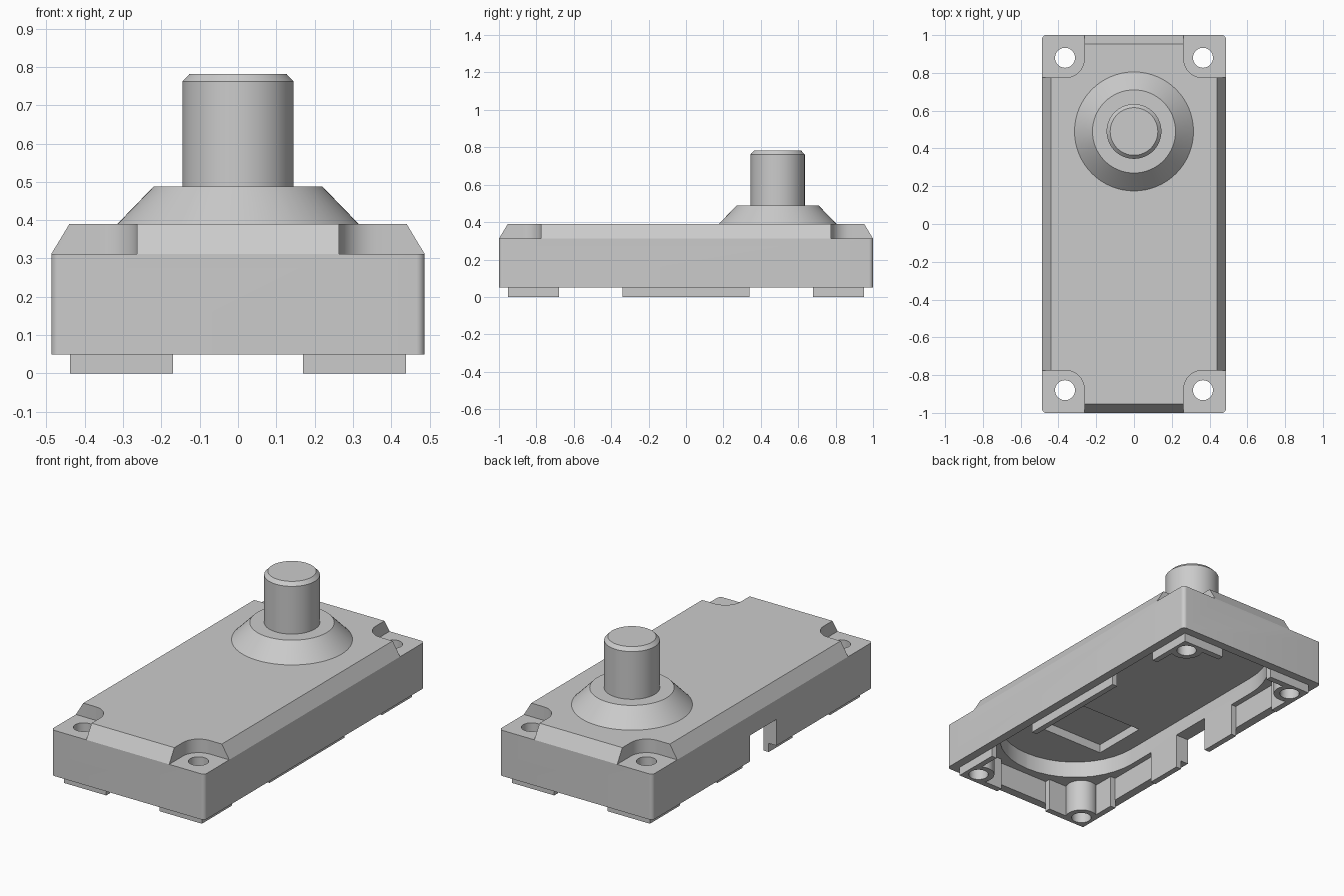
import bpy, bmesh, math

if "Cube" in bpy.data.objects:
    bpy.data.objects.remove(bpy.data.objects["Cube"])

grey = bpy.data.materials.new("plain grey")
grey.diffuse_color = (0.6, 0.6, 0.6, 1)
grey.use_nodes = True
grey.node_tree.nodes["Principled BSDF"].inputs["Base Color"].default_value = grey.diffuse_color


def rounded(x0, x1, y0, y1, radii, seg=10):
    """Rounded rectangle outline; radii run from (x0,y0) counterclockwise."""
    pts = []
    corners = [(x0, y0, 1, 1), (x1, y0, -1, 1), (x1, y1, -1, -1), (x0, y1, 1, -1)]
    for i, (x, y, sx, sy) in enumerate(corners):
        r = radii[i]
        if r == 0:
            pts.append((x, y))
            continue
        for k in range(seg + 1):
            a = math.pi + i * math.pi / 2 + k / seg * math.pi / 2
            pts.append((x + sx * r + r * math.cos(a), y + sy * r + r * math.sin(a)))
    return pts


def loft(name, sections):
    """Closed solid through (outline, z) sections of equal point count."""
    bm = bmesh.new()
    rings = [[bm.verts.new((x, y, z)) for x, y in pts] for pts, z in sections]
    n = len(rings[0])
    for a, b in zip(rings, rings[1:]):
        for i in range(n):
            j = (i + 1) % n
            bm.faces.new((a[i], a[j], b[j], b[i]))
    bm.faces.new(rings[0][::-1])
    bm.faces.new(rings[-1])
    bmesh.ops.recalc_face_normals(bm, faces=bm.faces)
    me = bpy.data.meshes.new(name)
    bm.to_mesh(me)
    bm.free()
    me.materials.append(grey)
    ob = bpy.data.objects.new(name, me)
    bpy.context.collection.objects.link(ob)
    return ob


def block(name, x0, x1, y0, y1, z0, z1, radii=(0, 0, 0, 0)):
    pts = rounded(x0, x1, y0, y1, radii)
    return loft(name, [(pts, z0), (pts, z1)])


def turned(name, cx, cy, profile, seg=48):
    """Round part from (radius, z) pairs."""
    return loft(name, [([(cx + r * math.cos(t * math.tau / seg),
                          cy + r * math.sin(t * math.tau / seg)) for t in range(seg)], z)
                       for r, z in profile])


def combine(target, tools, op):
    for tool in tools:
        m = target.modifiers.new(op.lower(), 'BOOLEAN')
        m.operation, m.solver, m.object = op, 'EXACT', tool
        bpy.context.view_layer.objects.active = target
        bpy.ops.object.modifier_apply(modifier=m.name)
        bpy.data.objects.remove(tool)


def smooth(ob):
    bpy.ops.object.select_all(action='DESELECT')
    ob.select_set(True)
    bpy.context.view_layer.objects.active = ob
    bpy.ops.object.shade_smooth_by_angle(angle=math.radians(25))


W, L = 0.487, 1.0
CORNERS = [(sx, sy) for sx in (-1, 1) for sy in (-1, 1)]
SHELF, CEILING = 0.185, 0.28

# Housing with chamfered top edges
outer = rounded(-W, W, -L, L, [0.022] * 4)
top = rounded(-W + 0.047, W - 0.047, -L + 0.047, L - 0.047, [0.004] * 4)
housing = loft("housing", [(outer, 0.05), (outer, 0.312), (top, 0.39)])

# Corner seats with one rounded inner corner each
cuts = []
for sx, sy in CORNERS:
    xs, ys = sorted((sx * 0.263, sx * 0.6)), sorted((sy * 0.775, sy * 1.1))
    inner = {(1, 1): 0, (-1, 1): 1, (-1, -1): 2, (1, -1): 3}[(sx, sy)]
    radii = [0.1 if i == inner else 0 for i in range(4)]
    cuts.append(block("seat_cut", *xs, *ys, 0.312, 0.5, radii))

# Hollow underside: rectangular recess, round-ended pocket, shallow pad recess
cuts += [block("recess_cut", -0.437, 0.437, -0.95, 0.95, -0.1, SHELF),
         block("pocket_cut", -0.405, 0.405, -0.905, 0.905, 0.1, CEILING, [0.4] * 4),
         block("pad_cut", -0.3, 0.3, -0.645, -0.315, 0.2, 0.33)]
combine(housing, cuts, 'DIFFERENCE')

# Locating lips along the long sides and around the corners
adds = [block("side_lip", *sorted((s * 0.405, s * 0.438)), -0.34, 0.34, 0, SHELF + 0.01)
        for s in (-1, 1)]
for sx, sy in CORNERS:
    adds.append(block("corner_lip_long", *sorted((sx * 0.405, sx * 0.438)),
                      *sorted((sy * 0.68, sy * 0.952)), 0, SHELF + 0.01))
    adds.append(block("corner_lip_short", *sorted((sx * 0.17, sx * 0.4375)),
                      *sorted((sy * 0.918, sy * 0.953)), 0, SHELF + 0.012))
    # Screw posts, trimmed flush with the lips
    post = turned("screw_post", sx * 0.365, sy * 0.88, [(0.086, 0), (0.086, 0.295)])
    combine(post, [block("post_trim", -0.4372, 0.4372, -0.951, 0.951, -0.1, 0.5)], 'INTERSECT')
    adds.append(post)

# Conical collar and shaft, one piece with the housing
adds += [turned("collar", 0, 0.49, [(0.324, 0.38), (0.315, 0.39), (0.22, 0.488)], 64),
         turned("shaft", 0, 0.49, [(0.145, 0.45), (0.145, 0.762), (0.126, 0.782)], 64)]
combine(housing, adds, 'UNION')

# Screw holes and the cable notch in the left wall
holes = [turned("hole_cut", sx * 0.365, sy * 0.88, [(0.053, -0.1), (0.053, 0.5)], 32)
         for sx, sy in CORNERS]
holes.append(block("notch_cut", -0.6, -0.39, -0.125, 0.115, -0.1, 0.2))
combine(housing, holes, 'DIFFERENCE')
smooth(housing)
